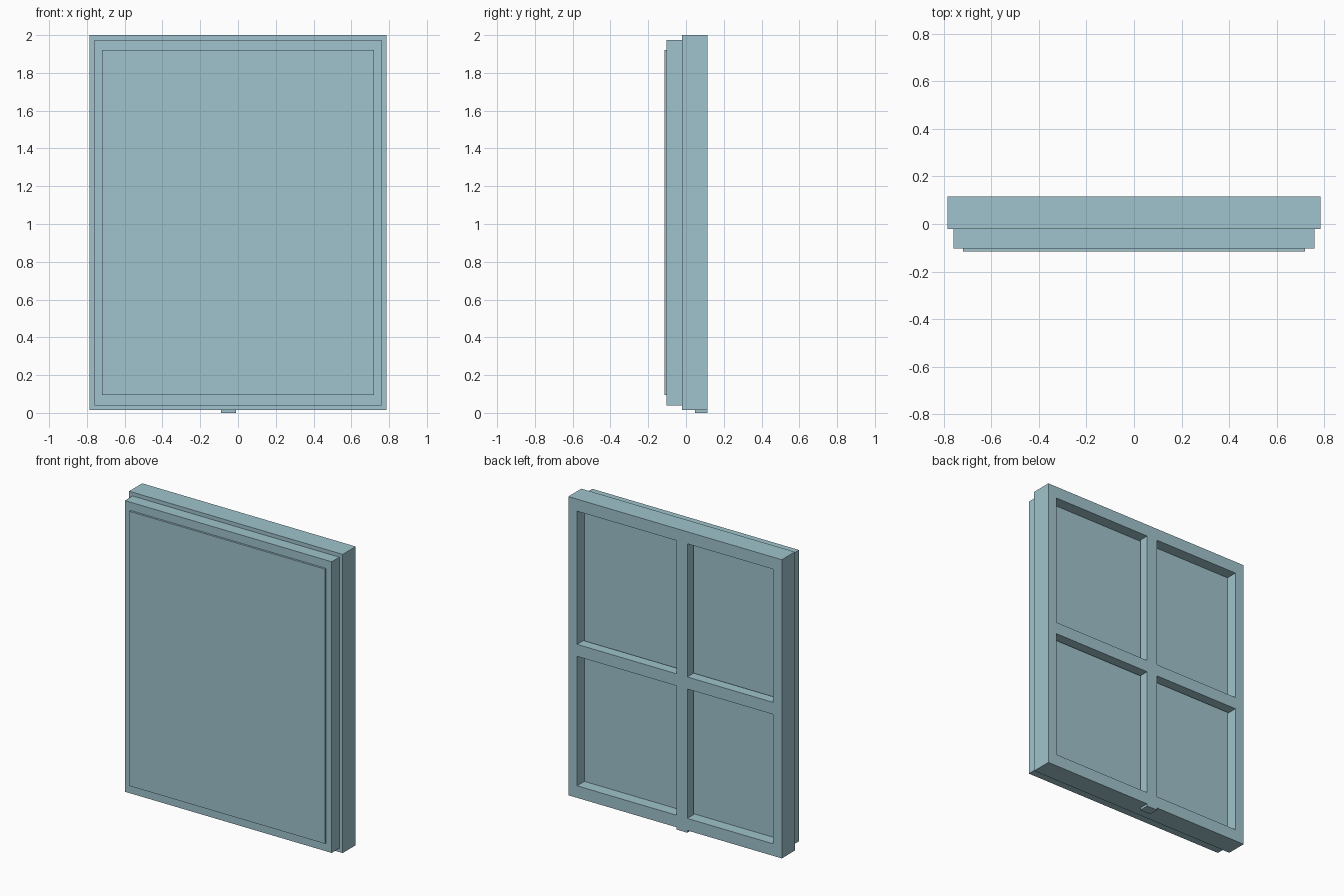
import bpy
import bmesh
from mathutils import Vector

cube = bpy.data.objects.get("Cube")
if cube:
    bpy.data.objects.remove(cube, do_unlink=True)

# Single pale teal colour
teal = bpy.data.materials.new("pale_teal")
teal.use_nodes = True
colour = (0.35, 0.55, 0.61, 1.0)
teal.diffuse_color = colour
teal.node_tree.nodes["Principled BSDF"].inputs["Base Color"].default_value = colour


def finish(name, bm):
    bmesh.ops.recalc_face_normals(bm, faces=bm.faces)
    mesh = bpy.data.meshes.new(name)
    bm.to_mesh(mesh)
    bm.free()
    mesh.materials.append(teal)
    obj = bpy.data.objects.new(name, mesh)
    bpy.context.collection.objects.link(obj)
    return obj


def box_mesh(x, y, z):
    """Box spanning the given (low, high) ranges."""
    bm = bmesh.new()
    bmesh.ops.create_cube(bm, size=1)
    for v in bm.verts:
        v.co = Vector([r[0] if c < 0 else r[1] for c, r in zip(v.co, (x, y, z))])
    return bm


def box(name, x, y, z):
    return finish(name, box_mesh(x, y, z))


BACK = 0.115
HALF_OPEN = 0.72
OPEN_Z = (0.095, 1.92)

# Outer frame: a tray with a recess opening to the back
bm = box_mesh((-0.785, 0.785), (-0.022, BACK), (0.015, 2.0))
back = max(bm.faces, key=lambda f: f.calc_center_median().y)
bmesh.ops.inset_individual(bm, faces=[back], thickness=0.03)
for v in back.verts:
    v.co.x = HALF_OPEN if v.co.x > 0 else -HALF_OPEN
    v.co.z = OPEN_Z[1] if v.co.z > 1 else OPEN_Z[0]
bmesh.ops.inset_individual(bm, faces=[back], thickness=0)
for v in back.verts:
    v.co.y = 0.038
finish("outer_frame", bm)

# Stepped front layers
box("front_panel", (-0.76, 0.76), (-0.102, -0.022), (0.04, 1.975))
box("front_facing", (-HALF_OPEN, HALF_OPEN), (-BACK, -0.102), OPEN_Z)

# Cross braces; the upright pokes out just below the frame
box("upright_brace", (-0.09, -0.01), (0.048, BACK), (0.0, 1.925))
box("cross_brace", (-HALF_OPEN, HALF_OPEN), (0.048, BACK), (0.955, 1.035))
